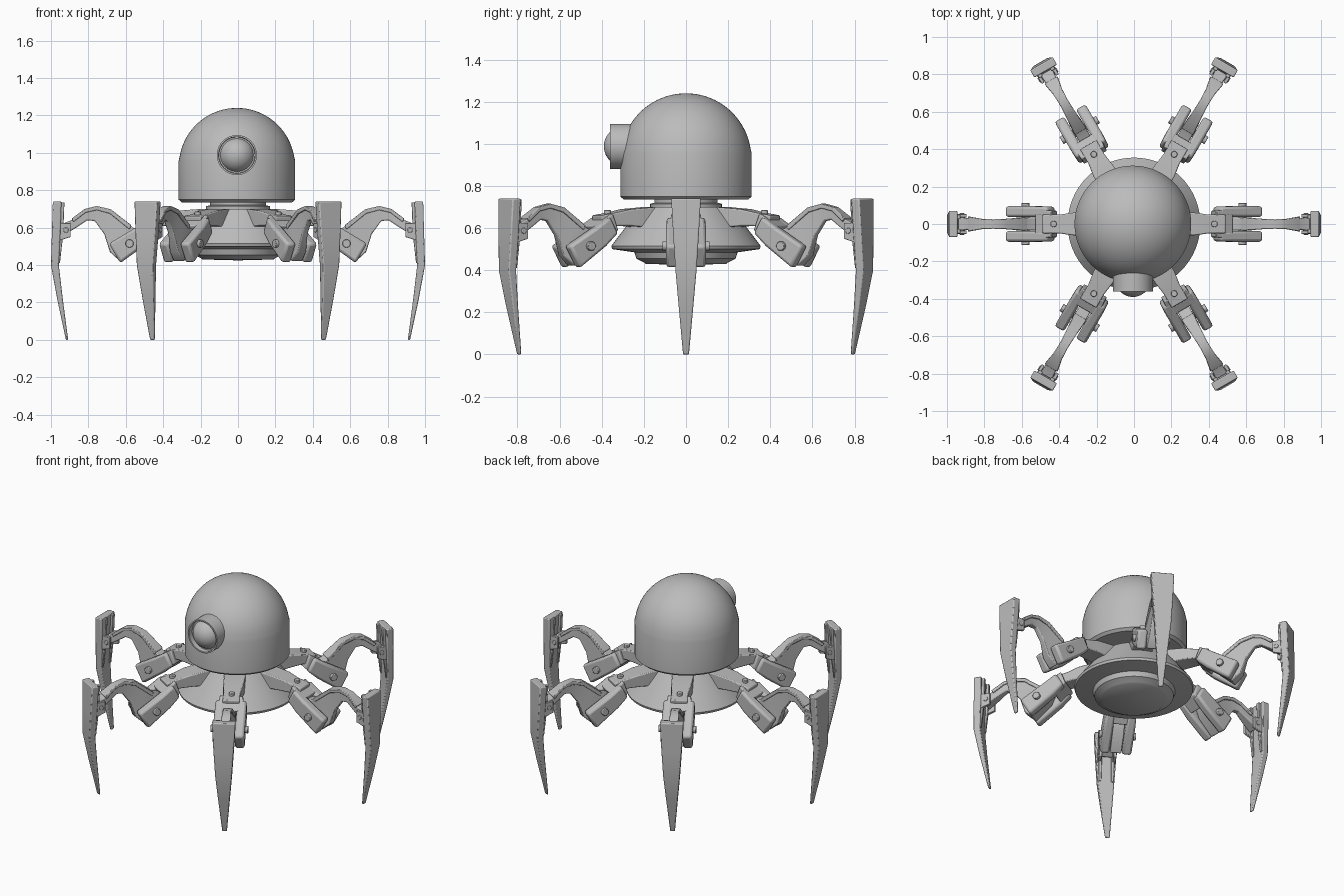
import bpy, bmesh, math
from mathutils import Matrix, Vector

old = bpy.data.objects.get("Cube")
if old:
    bpy.data.objects.remove(old)

GREY = (0.5, 0.5, 0.5, 1)
grey = bpy.data.materials.new("plain grey")
grey.use_nodes = True
grey.diffuse_color = GREY
grey.node_tree.nodes["Principled BSDF"].inputs["Base Color"].default_value = GREY


def finish(bm, name, angle=35, bevel=0):
    bmesh.ops.recalc_face_normals(bm, faces=bm.faces)
    mesh = bpy.data.meshes.new(name)
    bm.to_mesh(mesh)
    bm.free()
    mesh.materials.append(grey)
    ob = bpy.data.objects.new(name, mesh)
    bpy.context.collection.objects.link(ob)
    bpy.ops.object.select_all(action="DESELECT")
    ob.select_set(True)
    bpy.context.view_layer.objects.active = ob
    bpy.ops.object.shade_smooth_by_angle(angle=math.radians(angle))
    if bevel:
        mod = ob.modifiers.new("soft edges", "BEVEL")
        mod.width, mod.segments = bevel, 2
        mod.limit_method, mod.angle_limit = "ANGLE", math.radians(40)
    return ob


def lathe(name, profile, steps=64):
    """Spin (radius, height) points about z."""
    bm = bmesh.new()
    verts = [bm.verts.new((r, 0, z)) for r, z in profile]
    edges = [bm.edges.new(pair) for pair in zip(verts, verts[1:])]
    bmesh.ops.spin(bm, geom=verts + edges, cent=(0, 0, 0), axis=(0, 0, 1),
                   angle=2 * math.pi, steps=steps)
    bmesh.ops.remove_doubles(bm, verts=bm.verts, dist=0.0005)
    return finish(bm, name)


def loft(name, sections, y=0, bevel=0.006):
    """Join rectangles given as (x, z) edge, opposite (x, z) edge, half width."""
    bm = bmesh.new()
    rings = []
    for (xa, za), (xb, zb), w in sections:
        rings.append([bm.verts.new(p) for p in (
            (xa, y - w, za), (xa, y + w, za), (xb, y + w, zb), (xb, y - w, zb))])
    for a, b in zip(rings, rings[1:]):
        for i in range(4):
            j = (i + 1) % 4
            bm.faces.new((a[i], a[j], b[j], b[i]))
    bm.faces.new(rings[0])
    bm.faces.new(rings[-1])
    return finish(bm, name, bevel=bevel)


def pin(name, centre, radius, length, axis="Y"):
    bm = bmesh.new()
    turn = Matrix.Rotation(math.pi / 2, 4, "X") if axis == "Y" else Matrix()
    bmesh.ops.create_cone(bm, cap_ends=True, segments=20, radius1=radius, radius2=radius,
                          depth=length, matrix=Matrix.Translation(centre) @ turn)
    return finish(bm, name, bevel=0.003)


def arc(radius, z, start, end, count):
    angles = [math.radians(start + (end - start) * i / count) for i in range(count + 1)]
    return [(radius * math.cos(a), z + radius * math.sin(a)) for a in angles]


# Head: drum, shallow seam and dome
head = lathe("head", [(0, 0.735), (0.295, 0.735), (0.312, 0.75), (0.312, 0.955), (0.306, 0.98)]
             + arc(0.31, 0.93, 12, 90, 18))
head.location.x = -0.006

# Neck and flared base with a stepped underside
lathe("neck", [(0, 0.67), (0.17, 0.67), (0.17, 0.715), (0.15, 0.72), (0.15, 0.75), (0, 0.75)])
lathe("base", [(0, 0.70), (0.215, 0.70), (0.355, 0.515), (0.35, 0.50), (0.245, 0.485),
               (0.235, 0.455), (0.20, 0.437), (0.19, 0.43), (0, 0.425)])

# Eye: open tube with a round lens set into it
tube = lathe("eye_tube", [(0, 0), (0.107, 0), (0.107, 0.16), (0.098, 0.16), (0.096, 0.13), (0, 0.13)], 40)
lens = lathe("eye_lens", [(0.095, 0.1)] + arc(0.095, 0.095, 0, 90, 12), 40)
for part in (tube, lens):
    part.rotation_euler.x = math.pi / 2
    part.location = (-0.006, -0.2, 0.988)

# One leg along +x: hip
leg = [
    loft("hip_arm", [((0.20, 0.70), (0.20, 0.60), 0.065), ((0.33, 0.69), (0.33, 0.61), 0.06),
                     ((0.40, 0.675), (0.40, 0.61), 0.05), ((0.49, 0.66), (0.48, 0.60), 0.05)]),
    pin("hip_pin", (0.43, 0, 0.65), 0.017, 0.07, "Z"),
    loft("knee_block", [((0.44, 0.67), (0.41, 0.59), 0.07), ((0.53, 0.61), (0.48, 0.53), 0.08)]),
    pin("knee_pin", (0.58, 0, 0.515), 0.022, 0.225),
]
for side in (-1, 1):
    leg.append(loft("knee_cheek", [((0.465, 0.655), (0.42, 0.575), 0.026),
                                   ((0.54, 0.605), (0.485, 0.515), 0.029),
                                   ((0.69, 0.515), (0.63, 0.41), 0.029)], side * 0.066, 0.014))

# Arched upper leg: thin web with a spine along the top
leg += [
    loft("upper_leg", [((0.50, 0.58), (0.53, 0.51), 0.034), ((0.56, 0.60), (0.63, 0.42), 0.034),
                       ((0.62, 0.645), (0.685, 0.47), 0.026), ((0.68, 0.69), (0.715, 0.565), 0.018),
                       ((0.755, 0.71), (0.765, 0.635), 0.016), ((0.82, 0.695), (0.805, 0.64), 0.02),
                       ((0.88, 0.645), (0.865, 0.60), 0.03), ((0.94, 0.62), (0.93, 0.56), 0.036)]),
    loft("upper_leg_spine", [((0.57, 0.613), (0.58, 0.59), 0.036), ((0.68, 0.698), (0.685, 0.675), 0.028),
                             ((0.755, 0.716), (0.755, 0.694), 0.025), ((0.82, 0.70), (0.815, 0.68), 0.028),
                             ((0.89, 0.648), (0.88, 0.63), 0.04)], bevel=0.004),
]

# Ankle clevis and tapering foot blade
for side in (-1, 1):
    leg.append(loft("ankle_cheek", [((0.895, 0.625), (0.96, 0.625), 0.009),
                                    ((0.895, 0.55), (0.96, 0.53), 0.009)], side * 0.044, 0.003))
    leg.append(loft("foot_rail", [((0.928, 0.735), (0.96, 0.735), 0.012),
                                  ((0.935, 0.56), (0.96, 0.56), 0.010),
                                  ((0.952, 0.41), (0.97, 0.41), 0.008)], side * 0.038, 0.003))
leg += [
    pin("ankle_pin", (0.92, 0, 0.587), 0.014, 0.115),
    loft("foot", [((0.944, 0.74), (0.99, 0.74), 0.07), ((0.95, 0.57), (0.995, 0.57), 0.061),
                  ((0.958, 0.40), (1.0, 0.40), 0.050), ((0.937, 0.22), (0.967, 0.22), 0.034),
                  ((0.908, 0), (0.92, 0), 0.014)]),
]

# Repeat the leg six times around the body
for step in range(1, 6):
    for part in leg:
        copy = part.copy()
        copy.rotation_euler.z = step * math.pi / 3
        bpy.context.collection.objects.link(copy)
